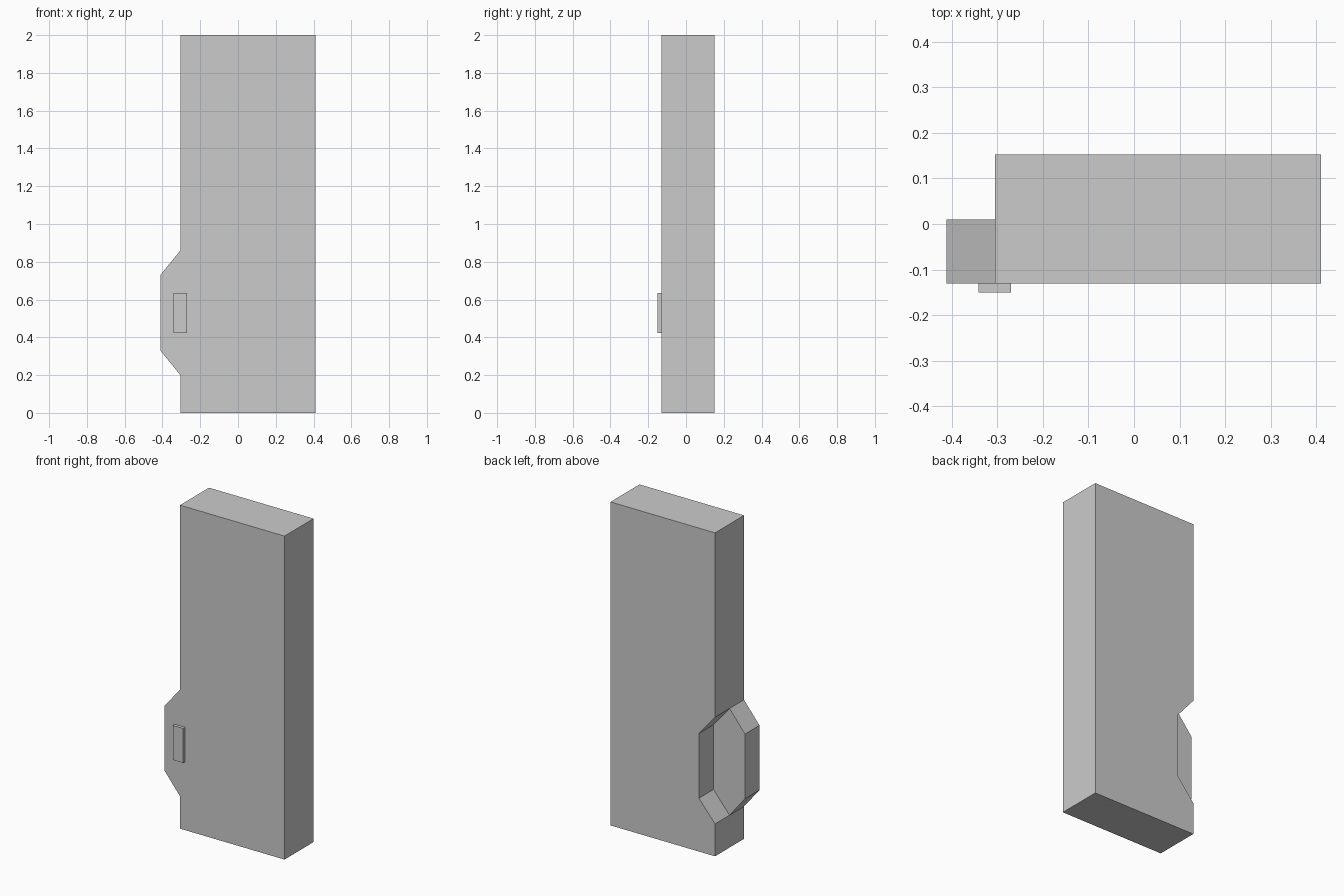
import bpy
import bmesh

if "Cube" in bpy.data.objects:
    bpy.data.objects.remove(bpy.data.objects["Cube"])

EDGE = -0.305                  # hinge-side edge of the slab
FRONT, STEP, BACK = -0.131, 0.01, 0.152


def prism(name, profile, y0, y1):
    """Extrude an (x, z) outline along y."""
    bm = bmesh.new()
    face = bm.faces.new([bm.verts.new((x, y0, z)) for x, z in profile])
    geo = bmesh.ops.extrude_face_region(bm, geom=[face])["geom"]
    moved = [v for v in geo if isinstance(v, bmesh.types.BMVert)]
    bmesh.ops.translate(bm, verts=moved, vec=(0, y1 - y0, 0))
    bmesh.ops.recalc_face_normals(bm, faces=bm.faces)
    mesh = bpy.data.meshes.new(name)
    bm.to_mesh(mesh)
    bm.free()
    obj = bpy.data.objects.new(name, mesh)
    bpy.context.collection.objects.link(obj)
    return obj


# Slab with the bevelled tab sticking out of its left edge
slab = prism("door_slab", [
    (0.41, 0), (0.41, 2), (EDGE, 2), (EDGE, 0.86), (-0.411, 0.73),
    (-0.411, 0.33), (EDGE, 0.2), (EDGE, 0)], FRONT, BACK)

# Cutter: trims the tab to the front half and leaves a matching rear notch
slope = 0.13 / 0.11
far = 0.22 * slope
cutter = prism("notch_cutter", [
    (EDGE + 0.11, 0.33), (EDGE + 0.11, 0.73), (EDGE, 0.86),
    (EDGE - 0.22, 0.86 + far), (EDGE - 0.22, 0.2 - far), (EDGE, 0.2)],
    STEP, BACK + 0.2)
cutter.hide_render = True

cut = slab.modifiers.new("rear_notch", "BOOLEAN")
cut.operation = "DIFFERENCE"
cut.solver = "EXACT"
cut.object = cutter
bpy.context.view_layer.objects.active = slab
bpy.ops.object.modifier_apply(modifier=cut.name)
bpy.data.objects.remove(cutter)

# Small raised plate on the front
prism("latch_plate", [(-0.341, 0.423), (-0.27, 0.423), (-0.27, 0.636), (-0.341, 0.636)],
      -0.15, FRONT)
